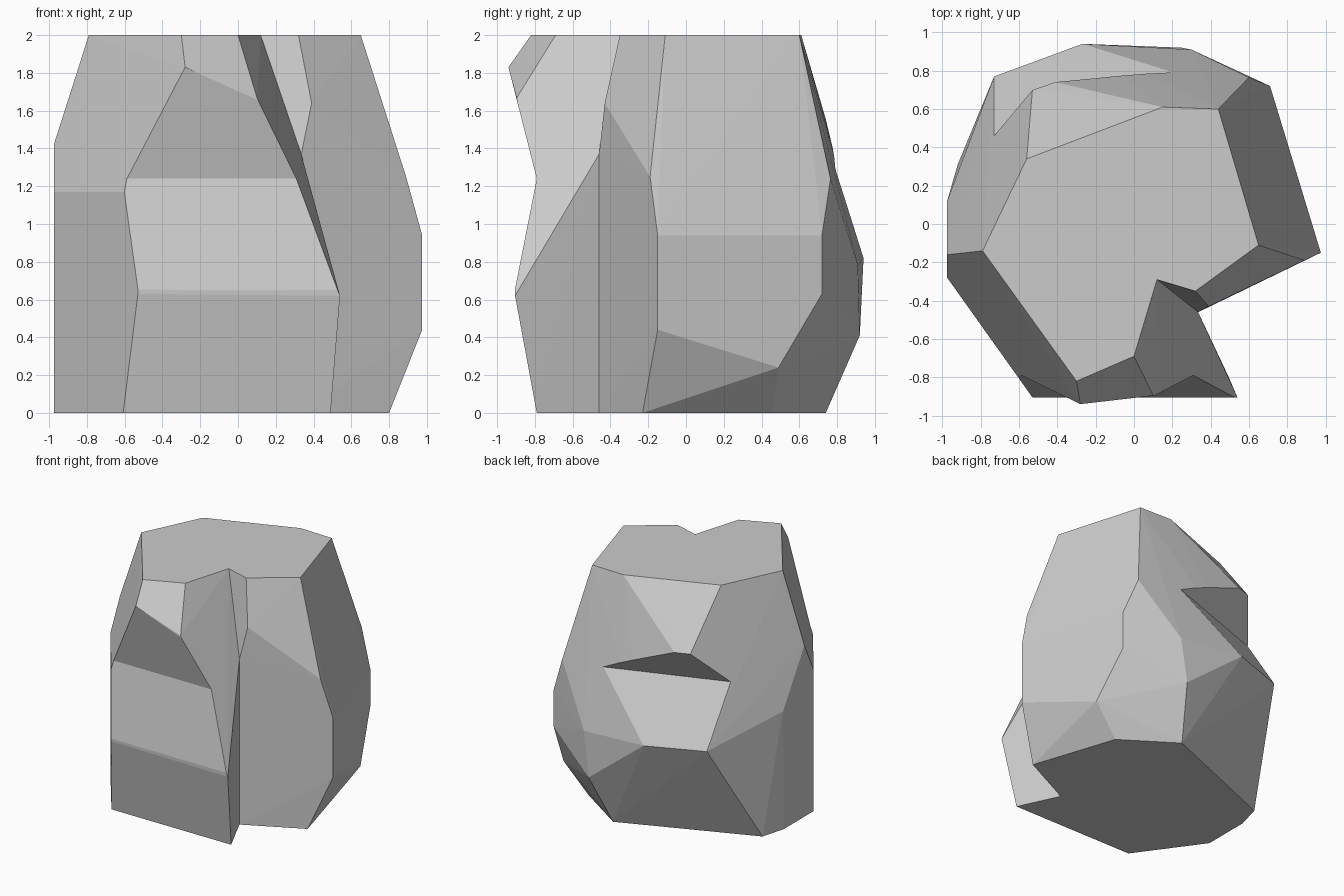
import bpy, bmesh
from mathutils import Vector

if "Cube" in bpy.data.objects:
    bpy.data.objects.remove(bpy.data.objects["Cube"])


def make(name, points):
    """Convex flat-faced solid around a few corner points."""
    bm = bmesh.new()
    for p in points:
        bm.verts.new(p)
    res = bmesh.ops.convex_hull(bm, input=bm.verts)
    junk = [g for g in res["geom_interior"] + res["geom_unused"]
            if isinstance(g, bmesh.types.BMVert) and g.is_valid]
    bmesh.ops.delete(bm, geom=list(set(junk)), context='VERTS')
    bmesh.ops.recalc_face_normals(bm, faces=bm.faces)
    me = bpy.data.meshes.new(name)
    bm.to_mesh(me)
    bm.free()
    ob = bpy.data.objects.new(name, me)
    bpy.context.collection.objects.link(ob)
    return ob


def wedge(name, along, out, half, profile):
    """Triangular prism: profile is (distance outward, height)."""
    a, o = Vector(along).normalized(), Vector(out).normalized()
    return make(name, [a * s * half + o * d + Vector((0, 0, z))
                       for s in (-1, 1) for d, z in profile])


def boolean(target, other, op):
    m = target.modifiers.new(other.name, 'BOOLEAN')
    m.operation, m.solver, m.object = op, 'EXACT', other
    bpy.context.view_layer.objects.active = target
    bpy.ops.object.modifier_apply(modifier=m.name)
    bpy.data.objects.remove(other)


# corners shared by both lobes: left and back-left side
left_side = [(-.56, .34, 2), (-.53, .70, 1.555), (-.41, .74, 1.555), (-.73, .77, .83),
             (-.92, .31, 0), (-.975, .12, .98), (-.975, .11, 0)]
# inner corner where the lobes meet
cleft = [(.12, -.29, 2), (.335, -.46, 1.37), (.335, -.46, 0)]

# front lobe
front = [(-.28, -.94, 1.83), (-.30, -.82, 2), (0, -.69, 2), (.10, -.895, 1.67),
         (-.53, -.905, 1.17), (-.53, -.905, .63), (.54, -.905, .62),
         (.49, -.79, 0), (-.608, -.79, 0),
         (-.975, -.28, 1.17), (-.975, -.28, 0), (-.975, -.16, 1.42), (-.79, -.14, 2),
         (.14, -.10, 2)]
# main lobe: right side and back
main = [(.32, -.35, 2), (.39, -.43, 1.64), (.89, -.19, 1.25), (.65, -.11, 2),
        (.975, -.15, .94), (.975, -.15, .44), (.80, -.23, 0),
        (.44, .60, 2), (.15, .61, 2), (.60, .765, 1.24), (.71, .72, .94), (.71, .72, .63),
        (.78, .49, .24), (.57, .46, 0), (.15, .74, 0),
        (.25, .92, .41), (.30, .91, .78), (-.27, .94, .82)]

rock = make("rock", left_side + cleft + main)
boolean(rock, make("front_lobe", left_side + cleft + front), 'UNION')

# horizontal crease across the front
boolean(rock, wedge("front_crease", (1, 0, 0), (0, -1, 0), 1.5,
                    [(.79, 1.24), (1.09, 2.42), (1.03, .02)]), 'DIFFERENCE')
# overhung crease at the back left
boolean(rock, wedge("back_crease", (.93, .33, 0), (-.33, .93, 0), 1.5,
                    [(.677, 1.29), (.993, 1.82), (1.267, .36)]), 'DIFFERENCE')

for p in rock.data.polygons:
    p.use_smooth = False
